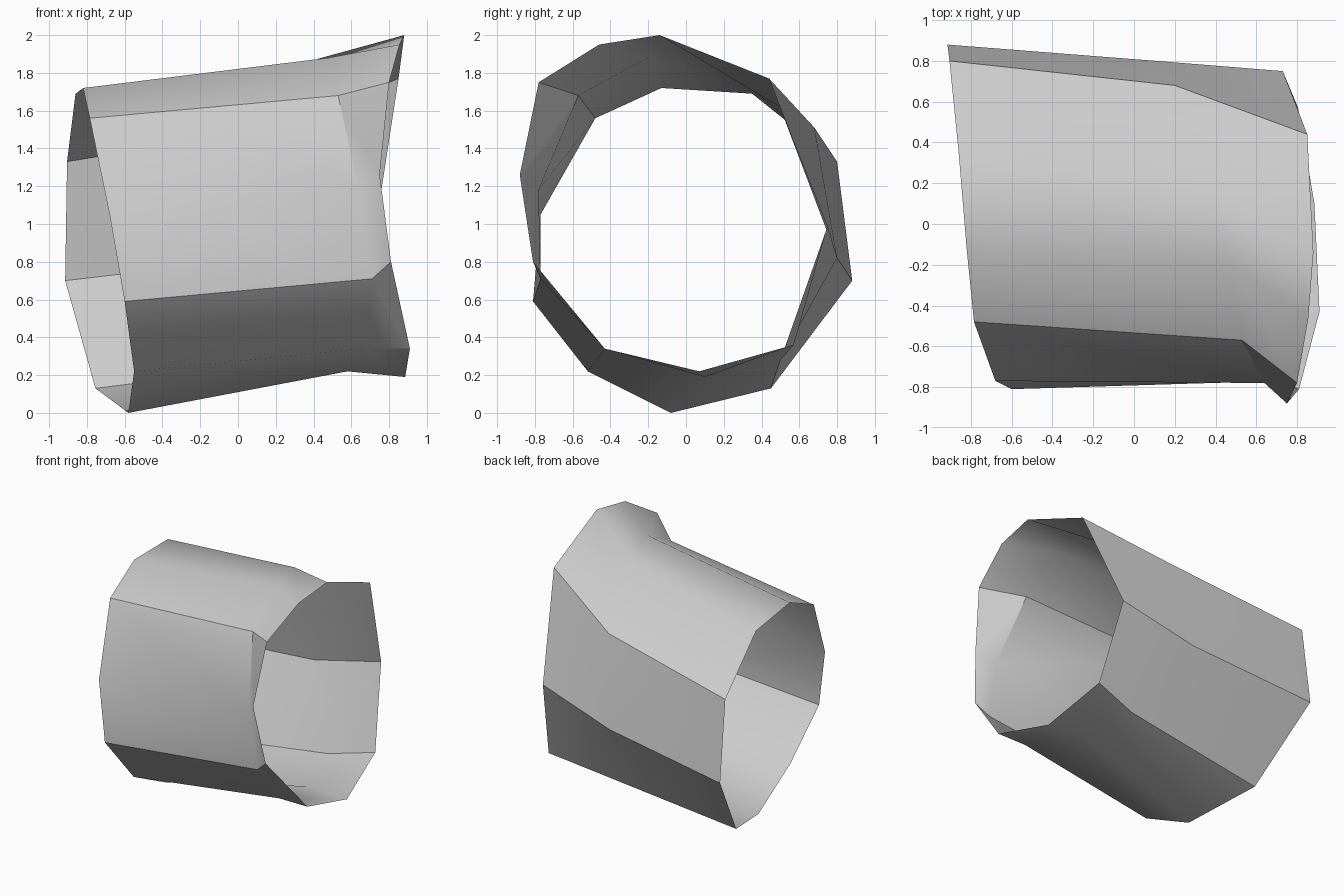
import bpy
import bmesh
import math

# Remove the default cube only
default_cube = bpy.data.objects.get("Cube")
if default_cube:
    bpy.data.objects.remove(default_cube, do_unlink=True)


def make_material(name, colour):
    material = bpy.data.materials.new(name)
    material.use_nodes = True
    material.diffuse_color = colour
    shader = material.node_tree.nodes["Principled BSDF"]
    shader.inputs["Base Color"].default_value = colour
    return material


def loft_open_tube(name, cross_sections, material):
    """Bridge successive closed cross-sections, leaving both ends open."""
    mesh = bpy.data.meshes.new(name)
    bm = bmesh.new()
    rings = [[bm.verts.new(point) for point in section]
             for section in cross_sections]
    for near, far in zip(rings, rings[1:]):
        count = len(near)
        for i in range(count):
            following = (i + 1) % count
            bm.faces.new((near[i], near[following], far[following], far[i]))
    bmesh.ops.recalc_face_normals(bm, faces=bm.faces[:])
    # Normals must point away from the tube's axis
    middle_height = sum(v.co.z for v in bm.verts) / len(bm.verts)
    outward = sum(
        face.normal.y * face.calc_center_median().y
        + face.normal.z * (face.calc_center_median().z - middle_height)
        for face in bm.faces)
    if outward < 0:
        bmesh.ops.reverse_faces(bm, faces=bm.faces[:])
    bm.to_mesh(mesh)
    bm.free()
    mesh.materials.append(material)
    tube = bpy.data.objects.new(name, mesh)
    bpy.context.collection.objects.link(tube)
    return tube


# Slanted plain end, running from the back over the top to the front
plain_end = [
    (-.915, .88, .7), (-.905, .8, 1.33), (-.86, .35, 1.69),
    (-.82, -.13, 1.72), (-.785, -.48, 1.56), (-.68, -.77, 1.05),
    (-.6, -.81, .59), (-.55, -.52, .22), (-.58, -.08, 0), (-.755, .45, .13)]

# Neck where the wall starts to flare
neck = [
    (.11, .8, .82), (.2, .68, 1.51), (.37, .18, 1.86),
    (.48, -.2, 1.88), (.53, -.57, 1.68), (.64, -.78, 1.18),
    (.71, -.77, .71), (.66, -.43, .34), (.58, .07, .22), (.44, .5, .28)]

# Uneven flared rim
flared_rim = [
    (.73, .75, .99), (.85, .44, 1.77), (.88, -.14, 2),
    (.855, -.46, 1.95), (.8, -.78, 1.75), (.75, -.88, 1.26),
    (.81, -.81, .8), (.91, -.43, .34), (.885, .1, .19), (.805, .57, .36)]

# Open sleeve with a crease only at its stronger bends
grey = make_material("light_grey", (.6, .6, .6, 1))
sleeve = loft_open_tube("open_sleeve", [plain_end, neck, flared_rim], grey)
bpy.ops.object.select_all(action="DESELECT")
sleeve.select_set(True)
bpy.context.view_layer.objects.active = sleeve
bpy.ops.object.shade_smooth_by_angle(angle=math.radians(35))
